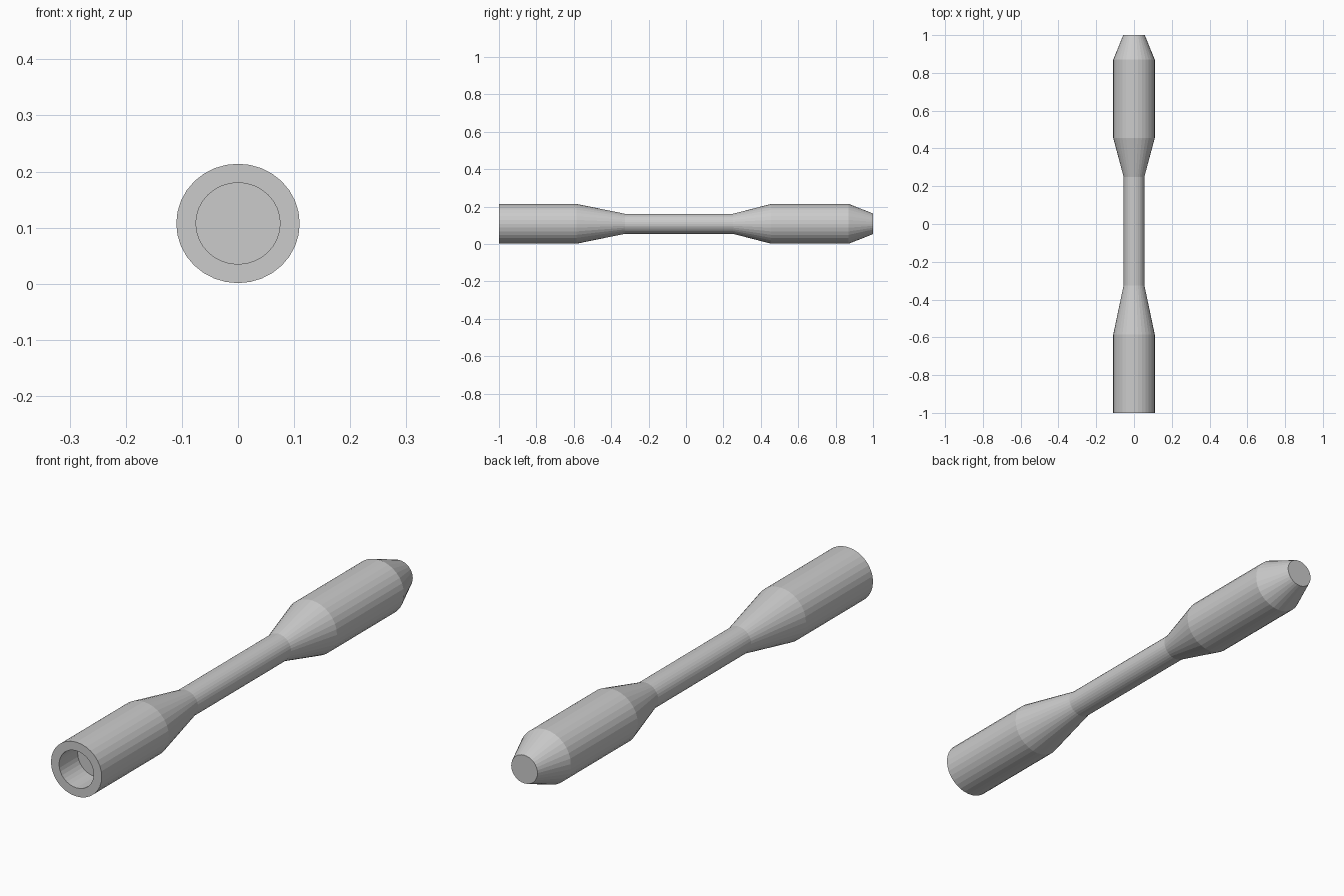
import bpy, bmesh, math

if "Cube" in bpy.data.objects:
    bpy.data.objects.remove(bpy.data.objects["Cube"])

SIDES = 32
CENTRE_Z = 0.1075
SQUASH = 0.967  # cross-section is slightly flatter in z

# (y, radius) from the bore floor, out over the rim, along the body to the tip
PROFILE = [
    (-0.885, 0.075), (-1.0, 0.075), (-1.0, 0.11), (-0.585, 0.11),
    (-0.325, 0.055), (0.25, 0.055), (0.455, 0.11), (0.87, 0.11), (1.0, 0.057),
]


def turned_part(name, profile):
    """Turn a profile around the y axis and cap both ends."""
    bm = bmesh.new()
    rings = []
    for y, r in profile:
        angles = [2 * math.pi * i / SIDES for i in range(SIDES)]
        rings.append([bm.verts.new((r * math.sin(a), y,
                                    CENTRE_Z + SQUASH * r * math.cos(a)))
                      for a in angles])
    for a, b in zip(rings, rings[1:]):
        for i in range(SIDES):
            j = (i + 1) % SIDES
            bm.faces.new((a[i], a[j], b[j], b[i]))
    bm.faces.new(rings[0])
    bm.faces.new(rings[-1])
    bmesh.ops.recalc_face_normals(bm, faces=bm.faces)
    mesh = bpy.data.meshes.new(name)
    bm.to_mesh(mesh)
    bm.free()
    obj = bpy.data.objects.new(name, mesh)
    bpy.context.collection.objects.link(obj)
    return obj


# Socket, thin shaft and tapered tip in one turned body
turned_part("turned_handle", PROFILE)
